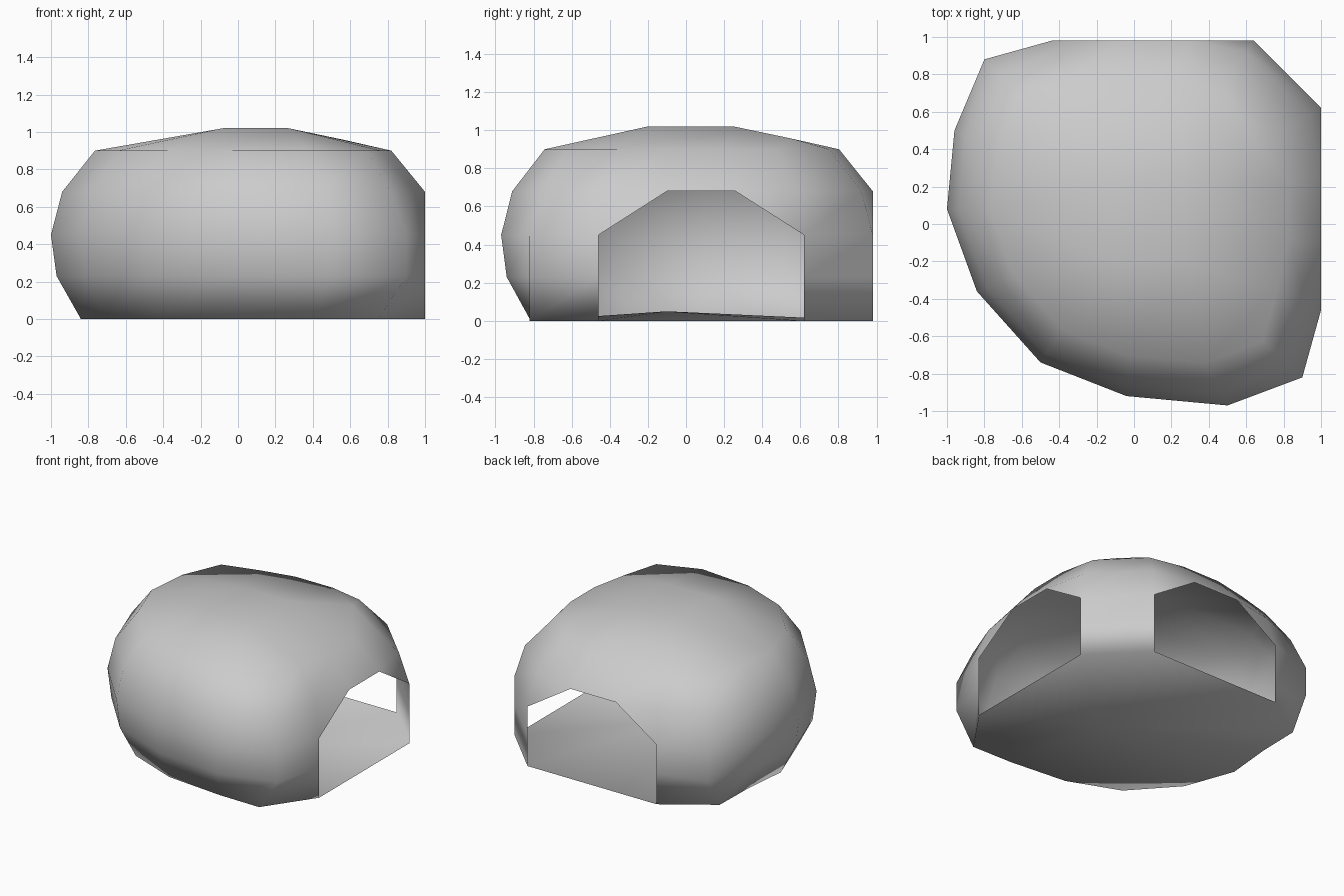
import bpy
import bmesh
from mathutils import Vector

cube = bpy.data.objects.get("Cube")
if cube:
    bpy.data.objects.remove(cube)

# Plain grey for the whole shell
grey = bpy.data.materials.new("plain grey")
grey.use_nodes = True
COLOUR = (0.6, 0.6, 0.6, 1)
grey.diffuse_color = COLOUR
grey.node_tree.nodes["Principled BSDF"].inputs["Base Color"].default_value = COLOUR

# Plan outline at the widest level: flat left side, flat back, rounded rest
OUTLINE = [(1, -.46), (1, -.10), (1, .26), (1, .62),
           (.64, .98), (.28, .98), (-.10, .98), (-.44, .98),
           (-.80, .88), (-.96, .50), (-1, .08), (-.84, -.36),
           (-.50, -.74), (-.04, -.92), (.50, -.97), (.90, -.82)]
COUNT = len(OUTLINE)
LEVELS = [0, .23, .45, .68, .90]
SCALES = [.84, .97, 1, .94, .765]
ARCH_TOPS = (1, 2, 5, 6)      # columns that only exist above the doorways
JAMBS = (0, 3, 4, 7)          # upright columns beside the doorways
CORNERS = {15: (.75, -.82), 8: (-.80, .74)}   # feet of the corner columns


def shell_point(level, column):
    x, y = OUTLINE[column]
    scale = SCALES[level]
    if level < 2 and column in JAMBS:
        scale = 1
    if column in CORNERS:
        if level == 0:
            x, y = CORNERS[column]
            scale = 1
        elif level == 1:
            scale = 1
        elif level == 3:
            scale = .91
    if column in ARCH_TOPS:
        scale = 1 if level == 3 else .82
    return Vector((x * scale, y * scale, LEVELS[level]))


bm = bmesh.new()
grid = {}
for level in range(len(LEVELS)):
    for column in range(COUNT):
        if level < 3 and column in ARCH_TOPS:
            continue
        grid[level, column] = bm.verts.new(shell_point(level, column))

# Wall bands; cells beside a doorway become triangles, doorway cells stay open
for level in range(len(LEVELS) - 1):
    for column in range(COUNT):
        after = (column + 1) % COUNT
        keys = [(level, column), (level, after), (level + 1, after), (level + 1, column)]
        cell = [grid[key] for key in keys if key in grid]
        if len(cell) > 2:
            bm.faces.new(cell)

# Roof: a raised flat patch joined to the top ring, with flattened corners
ring = [grid[4, column] for column in range(COUNT)]
front_right, front_left, back_left, back_right = [
    bm.verts.new(p) for p in
    ((-.08, -.20, 1.02), (.27, -.20, 1.02), (.27, .25, 1.02), (-.08, .25, 1.02))]
shoulder = bm.verts.new((.57, .55, .957))
bm.faces.new((front_right, front_left, back_left, back_right))


def roof(columns, *inner):
    bm.faces.new([ring[c] for c in columns] + list(inner))


roof((1, 2), back_left, front_left)
roof((5, 6), back_right, back_left)
roof((10, 11), front_right, back_right)
roof((13, 14), front_left, front_right)
for pair in ((2, 3), (3, 4), (4, 5)):
    roof(pair, shoulder)
roof((2,), shoulder, back_left)
roof((5,), back_left, shoulder)
for pair in ((6, 7), (7, 9), (9, 10)):
    roof(pair, back_right)
roof((7, 8, 9))
for pair in ((11, 12), (12, 13)):
    roof(pair, front_right)
for pair in ((14, 0), (0, 1)):
    roof(pair, front_left)
roof((14, 15, 0))

# Floor: a very shallow fan
centre = bm.verts.new((.2, -.10, .05))
feet = [grid[0, c] for c in range(COUNT) if (0, c) in grid]
for a, b in zip(feet, feet[1:] + feet[:1]):
    bm.faces.new((b, a, centre))

bmesh.ops.recalc_face_normals(bm, faces=bm.faces)
for face in bm.faces:
    face.smooth = True
mesh = bpy.data.meshes.new("dome_shell")
bm.to_mesh(mesh)
bm.free()
mesh.materials.append(grey)
shell = bpy.data.objects.new("dome_shell", mesh)
bpy.context.collection.objects.link(shell)
